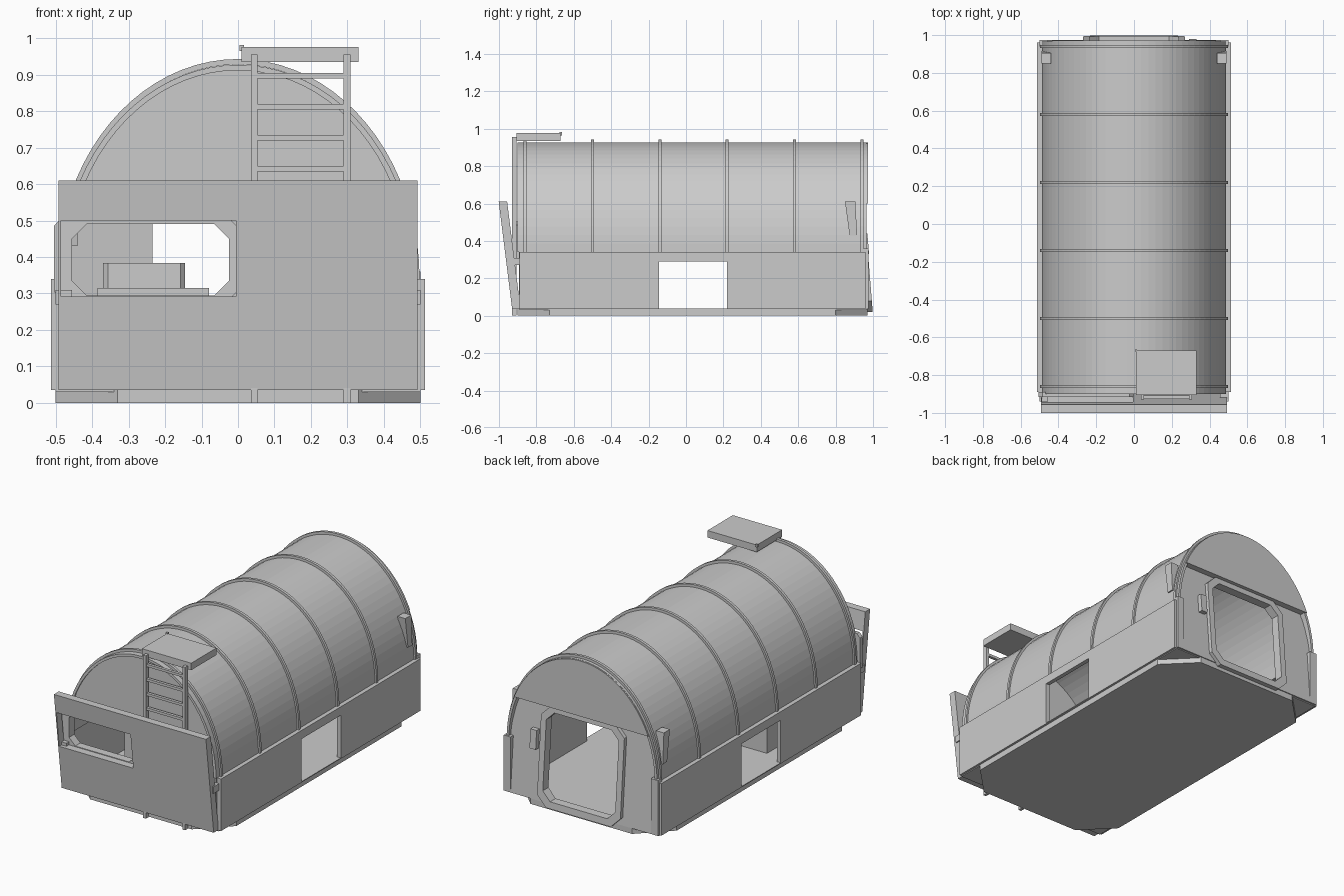
import bpy, bmesh, math
from mathutils import Vector

cube = bpy.data.objects.get("Cube")
if cube:
    bpy.data.objects.remove(cube, do_unlink=True)

grey = bpy.data.materials.new("light_grey")
grey.use_nodes = True
COLOUR = (0.6, 0.6, 0.6, 1)
grey.diffuse_color = COLOUR
grey.node_tree.nodes["Principled BSDF"].inputs["Base Color"].default_value = COLOUR


def prism(name, loops, place, depth):
    """Fill an outline (first loop) with holes (other loops) and extrude it."""
    bm = bmesh.new()
    edges = []
    for loop in loops:
        vs = [bm.verts.new(place(*p)) for p in loop]
        edges += [bm.edges.new((vs[i - 1], vs[i])) for i in range(len(vs))]
    bmesh.ops.triangle_fill(bm, edges=edges, use_beauty=True)
    out = bmesh.ops.extrude_face_region(bm, geom=bm.faces[:])
    moved = [g for g in out["geom"] if isinstance(g, bmesh.types.BMVert)]
    bmesh.ops.translate(bm, verts=moved, vec=Vector(depth))
    bmesh.ops.recalc_face_normals(bm, faces=bm.faces[:])
    mesh = bpy.data.meshes.new(name)
    bm.to_mesh(mesh)
    bm.free()
    mesh.materials.append(grey)
    obj = bpy.data.objects.new(name, mesh)
    bpy.context.collection.objects.link(obj)
    return obj


def rect(u0, u1, v0, v1, c=0.0, d=None):
    """Rectangle, with corners cut by c when it is given."""
    if not c:
        return [(u0, v0), (u1, v0), (u1, v1), (u0, v1)]
    d = d or c
    return [(u0 + c, v0), (u1 - c, v0), (u1, v0 + d), (u1, v1 - d),
            (u1 - c, v1), (u0 + c, v1), (u0, v1 - d), (u0, v0 + d)]


def box(name, x0, x1, y0, y1, z0, z1):
    return prism(name, [rect(x0, x1, y0, y1)], lambda u, v: (u, v, z0), (0, 0, z1 - z0))


def facing(y, lean=0.0):
    """Upright drawing plane, leaning along y with height."""
    return lambda u, v: (u, y + lean * v, v)


SPRING = 0.34  # height where the vault starts


def arc(a, b, low=SPRING, n=40):
    t0 = math.asin((low - SPRING) / b)
    ts = [t0 + (math.pi - 2 * t0) * i / n for i in range(n + 1)]
    return [(a * math.cos(t), SPRING + b * math.sin(t)) for t in ts]


def vault(name, y0, y1, a, b, t):
    ring = arc(a, b) + arc(a - t, b - t)[::-1]
    return prism(name, [ring], facing(y0), (0, y1 - y0, 0))


# Base and floor
prism("base_slab", [rect(-0.5, 0.5, -0.9, 0.97, 0.17)], lambda u, v: (u, v, 0), (0, 0, 0.035))
box("floor", -0.5, 0.5, -0.89, 0.965, 0.03, 0.04)

# Vaulted roof and its ribs
vault("roof_shell", -0.9, 0.965, 0.488, 0.587, 0.015)
for i in range(6):
    y = -0.86 + 0.36 * i
    vault(f"roof_rib_{i + 1}", y - 0.008, y + 0.008, 0.498, 0.603, 0.015)

# Side walls with openings
for name, x in (("left", 0.488), ("right", -0.513)):
    prism(f"{name}_side_wall",
          [rect(-0.89, 0.96, 0.035, SPRING), rect(-0.145, 0.22, 0.04, 0.29)],
          lambda u, v, x=x: (x, u, v), (0.025, 0, 0))

# Front bulkhead, its window frame, and the leaning shield with a cut-out
window = rect(-0.455, -0.025, 0.295, 0.49, 0.04)
outline = [(-0.488, 0.035), (0.488, 0.035)] + arc(0.482, 0.582)
prism("front_bulkhead", [outline, window], facing(-0.892), (0, 0.025, 0))
prism("window_frame", [rect(-0.505, -0.003, 0.285, 0.505, 0.02), window],
      facing(-0.915), (0, 0.025, 0))
prism("front_shield", [rect(-0.493, 0.493, 0.035, 0.61), rect(-0.486, -0.006, 0.292, 0.5)],
      facing(-0.925, -0.125), (0, 0.045, 0))

# Rear gable, leaning door wall and door frame
prism("rear_gable", [arc(0.486, 0.585, 0.6)], facing(0.935), (0, 0.037, 0))
door = rect(-0.235, 0.235, 0.06, 0.565, 0.05)
LEAN = -0.08
prism("rear_wall",
      [[(-0.488, 0.035), (0.488, 0.035), (0.488, 0.34), (0.43, 0.605),
        (-0.43, 0.605), (-0.488, 0.34)], door],
      facing(0.948, LEAN), (0, 0.03, 0))
prism("door_frame", [rect(-0.27, 0.27, 0.02, 0.598, 0.06), door],
      facing(0.972, LEAN), (0, 0.028, 0))
prism("door_control_box", [rect(0.29, 0.33, 0.33, 0.44)], facing(0.975, LEAN), (0, 0.03, 0))

# Corner fittings, the same on both sides
for side, s in (("left", 1), ("right", -1)):
    prism(f"{side}_rear_bracket", [[(0.85, 0.61), (0.905, 0.61), (0.915, 0.43), (0.875, 0.43)]],
          lambda u, v, s=s: (s * 0.44, u, v), (s * 0.05, 0, 0))
    xs = sorted((s * 0.455, s * 0.5))
    box(f"{side}_rear_corner_post", *xs, 0.94, 0.975, 0.035, 0.36)
    box(f"{side}_front_latch", *xs, -0.94, -0.88, 0.27, 0.31)

# Ladder and hatch platform
for name, x in (("left", 0.29), ("right", 0.036)):
    box(f"ladder_{name}_rail", x, x + 0.018, -0.93, -0.905, 0, 0.955)
for i in range(10):
    z = 0.89 - 0.085 * i
    box(f"ladder_rung_{i + 1}", 0.05, 0.295, -0.926, -0.909, z, z + 0.015)
box("roof_platform", 0.01, 0.33, -0.905, -0.67, 0.935, 0.976)
box("platform_pin", 0.004, 0.016, -0.676, -0.664, 0.965, 0.982)

# Seat inside the cabin
box("seat_base", -0.385, -0.08, -0.5, -0.2, 0.04, 0.315)
prism("seat_console", [rect(-0.37, -0.145, -0.45, -0.22, 0.013)],
      lambda u, v: (u, v, 0.315), (0, 0, 0.068))
